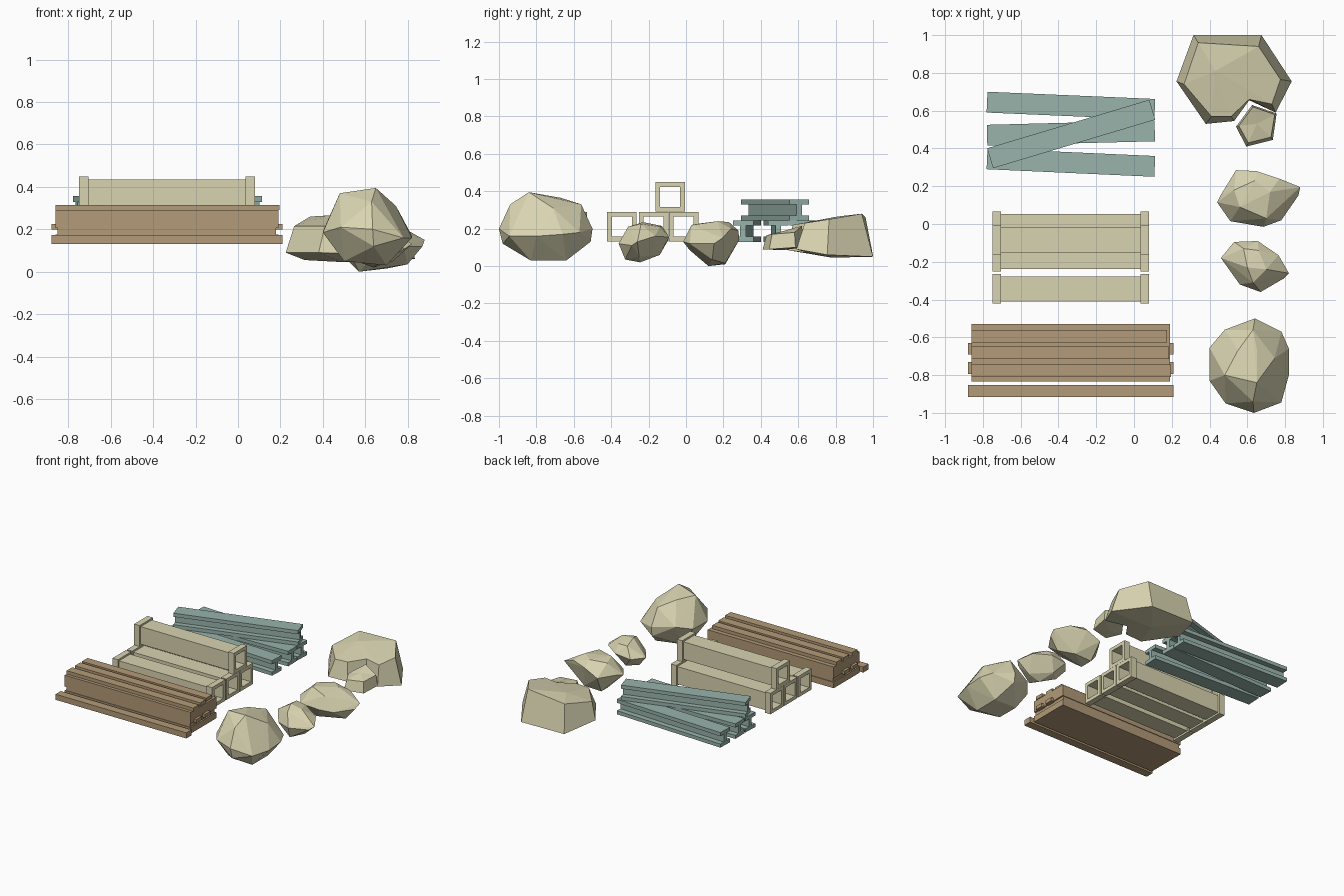
import bpy, bmesh, math
from mathutils import Matrix, Vector

if "Cube" in bpy.data.objects:
    bpy.data.objects.remove(bpy.data.objects["Cube"])


def material(name, rgb):
    m = bpy.data.materials.new(name)
    lin = [((c / 255 + 0.055) / 1.055) ** 2.4 for c in rgb]
    m.diffuse_color = (*lin, 1)
    m.use_nodes = True
    m.node_tree.nodes["Principled BSDF"].inputs["Base Color"].default_value = m.diffuse_color
    return m


STONE = material("pale_stone", (217, 212, 177))
WOOD = material("brown_wood", (179, 155, 120))
STEEL = material("teal_steel", (152, 179, 171))


def finish(name, bm, mat, matrix=Matrix()):
    bmesh.ops.recalc_face_normals(bm, faces=bm.faces)
    me = bpy.data.meshes.new(name)
    bm.to_mesh(me)
    bm.free()
    me.materials.append(mat)
    ob = bpy.data.objects.new(name, me)
    ob.matrix_world = matrix
    bpy.context.collection.objects.link(ob)
    return ob


def box(name, x, y, z, mat):
    bm = bmesh.new()
    size = Vector((x[1] - x[0], y[1] - y[0], z[1] - z[0]))
    mid = Vector((sum(x), sum(y), sum(z))) / 2
    bmesh.ops.create_cube(bm, size=1, matrix=Matrix.Translation(mid) @ Matrix.Diagonal((*size, 1)))
    return finish(name, bm, mat)


def bridge(bm, a, b):
    n = len(a)
    for i in range(n):
        bm.faces.new((a[i], a[(i + 1) % n], b[(i + 1) % n], b[i]))


# square concrete tube with a collar at each end, hollow right through
def concrete_tube(name, y, z, x0=-0.75, x1=0.08):
    c, hole, body, rim = 0.045, 0.053, 0.066, 0.079
    section = [(x0, hole), (x0, rim), (x0 + c, rim), (x0 + c, body),
               (x1 - c, body), (x1 - c, rim), (x1, rim), (x1, hole)]
    bm = bmesh.new()
    rings = [[bm.verts.new((x, y + sy * h, z + sz * h))
              for sy, sz in ((-1, -1), (1, -1), (1, 1), (-1, 1))] for x, h in section]
    for i in range(len(rings)):
        bridge(bm, rings[i - 1], rings[i])
    finish(name, bm, STONE)


for i, (y, z) in enumerate(((-0.343, 0.211), (-0.173, 0.211), (-0.013, 0.211), (-0.085, 0.370))):
    concrete_tube(f"concrete_tube_{i + 1}", y, z)


# steel girder: I section extruded between two end points
def girder(name, start, end, z):
    w, h, f, t = 0.055, 0.113, 0.027, 0.015
    half = [(w, 0), (w, f), (t, f), (t, h - f), (w, h - f), (w, h)]
    prof = half + [(-y, zz) for y, zz in reversed(half)]
    a, b = Vector((*start, z)), Vector((*end, z))
    d = b - a
    bm = bmesh.new()
    r0 = [bm.verts.new((0, y, zz)) for y, zz in prof]
    r1 = [bm.verts.new((d.length, y, zz)) for y, zz in prof]
    bridge(bm, r0, r1)
    bm.faces.new(r0)
    bm.faces.new(r1)
    finish(name, bm, STEEL, Matrix.Translation(a) @ Matrix.Rotation(math.atan2(d.y, d.x), 4, 'Z'))


girder("girder_back", (-0.778, 0.645), (0.11, 0.607), 0.13)
girder("girder_middle", (-0.778, 0.47), (0.11, 0.493), 0.13)
girder("girder_front", (-0.778, 0.345), (0.11, 0.305), 0.13)
girder("girder_top", (-0.762, 0.348), (0.097, 0.605), 0.243)

# timber stack: layered core, spaced top boards, protruding boards, loose board
box("timber_base", (-0.86, 0.19), (-0.835, -0.53), (0.13, 0.175), WOOD)
box("timber_middle", (-0.85, 0.18), (-0.83, -0.535), (0.175, 0.205), WOOD)
box("timber_upper", (-0.86, 0.19), (-0.835, -0.53), (0.205, 0.29), WOOD)
for i, y in enumerate((-0.595, -0.682, -0.778)):
    box(f"top_board_{i + 1}", (-0.86, 0.175 + 0.01 * i), (y - 0.033, y + 0.033), (0.29, 0.315), WOOD)
for i, y in enumerate((-0.66, -0.762)):
    box(f"long_board_{i + 1}", (-0.88, 0.21), (y - 0.031, y + 0.031), (0.20, 0.226), WOOD)
box("loose_board", (-0.88, 0.21), (-0.915, -0.853), (0.13, 0.172), WOOD)


# faceted boulder: hull of a few corner points
def boulder(name, pts):
    bm = bmesh.new()
    for p in pts:
        bm.verts.new(p)
    res = bmesh.ops.convex_hull(bm, input=bm.verts)
    loose = {e for e in res["geom_interior"] + res["geom_unused"] if isinstance(e, bmesh.types.BMVert)}
    bmesh.ops.delete(bm, geom=list(loose), context='VERTS')
    finish(name, bm, STONE)


boulder("boulder_front", [
    (.65, -.84, .395), (.48, -.80, .37), (.55, -.67, .365), (.65, -.66, .35), (.63, -.56, .33),
    (.63, -.94, .33), (.745, -.71, .31),
    (.64, -.50, .2), (.78, -.57, .18), (.82, -.66, .17), (.82, -.80, .16), (.78, -.945, .16),
    (.635, -1, .2), (.485, -.95, .21), (.40, -.83, .185), (.40, -.655, .19), (.48, -.56, .22),
    (.64, -.51, .13), (.64, -.98, .12),
    (.50, -.83, .05), (.50, -.66, .05), (.70, -.83, .03), (.70, -.64, .03)])

boulder("boulder_small", [
    (.53, -.095, .14), (.655, -.09, .155), (.765, -.165, .16), (.82, -.26, .13), (.79, -.29, .11),
    (.67, -.36, .12), (.56, -.32, .12), (.46, -.18, .14),
    (.58, -.13, .215), (.66, -.14, .21), (.60, -.23, .235), (.70, -.24, .225), (.63, -.31, .21),
    (.60, -.14, .06), (.64, -.245, .02), (.73, -.25, .05), (.66, -.325, .035), (.53, -.20, .06)])

boulder("boulder_middle", [
    (.54, .285, .14), (.65, .28, .19), (.77, .24, .20), (.88, .195, .15), (.87, .15, .12),
    (.78, .02, .12), (.685, -.015, .13), (.51, .015, .12), (.44, .115, .13), (.46, .155, .14),
    (.53, .18, .22), (.64, .23, .235), (.72, .17, .24), (.56, .09, .23), (.70, .03, .22),
    (.56, .21, .01), (.57, .12, .0), (.70, .21, .015), (.80, .14, .035), (.66, .02, .085)])


# notched rocks: bottom ring, top ring and a fanned cap on each
def ring_rock(name, low, high, low_mid, high_mid):
    bm = bmesh.new()
    a = [bm.verts.new(p) for p in low]
    b = [bm.verts.new(p) for p in high]
    bridge(bm, a, b)
    for ring, mid in ((a, low_mid), (b, high_mid)):
        c = bm.verts.new(mid)
        for i in range(len(ring)):
            bm.faces.new((ring[i - 1], ring[i], c))
    finish(name, bm, STONE)


ring_rock("boulder_back",
          [(.315, 1, .055), (.675, 1, .05), (.835, .755, .06), (.75, .59, .09),
           (.61, .655, .07), (.53, .545, .085), (.38, .53, .09), (.225, .755, .09)],
          [(.34, .96, .26), (.66, .94, .28), (.775, .765, .25), (.73, .635, .23),
           (.61, .66, .235), (.515, .57, .22), (.41, .57, .215), (.265, .74, .215)],
          (.5, .78, .045), (.43, .81, .265))

ring_rock("boulder_tiny",
          [(.54, .515, .095), (.625, .63, .10), (.755, .585, .10), (.735, .445, .09), (.595, .41, .09)],
          [(.555, .52, .165), (.63, .62, .215), (.745, .58, .18), (.725, .46, .17), (.605, .43, .165)],
          (.65, .515, .085), (.65, .53, .19))
